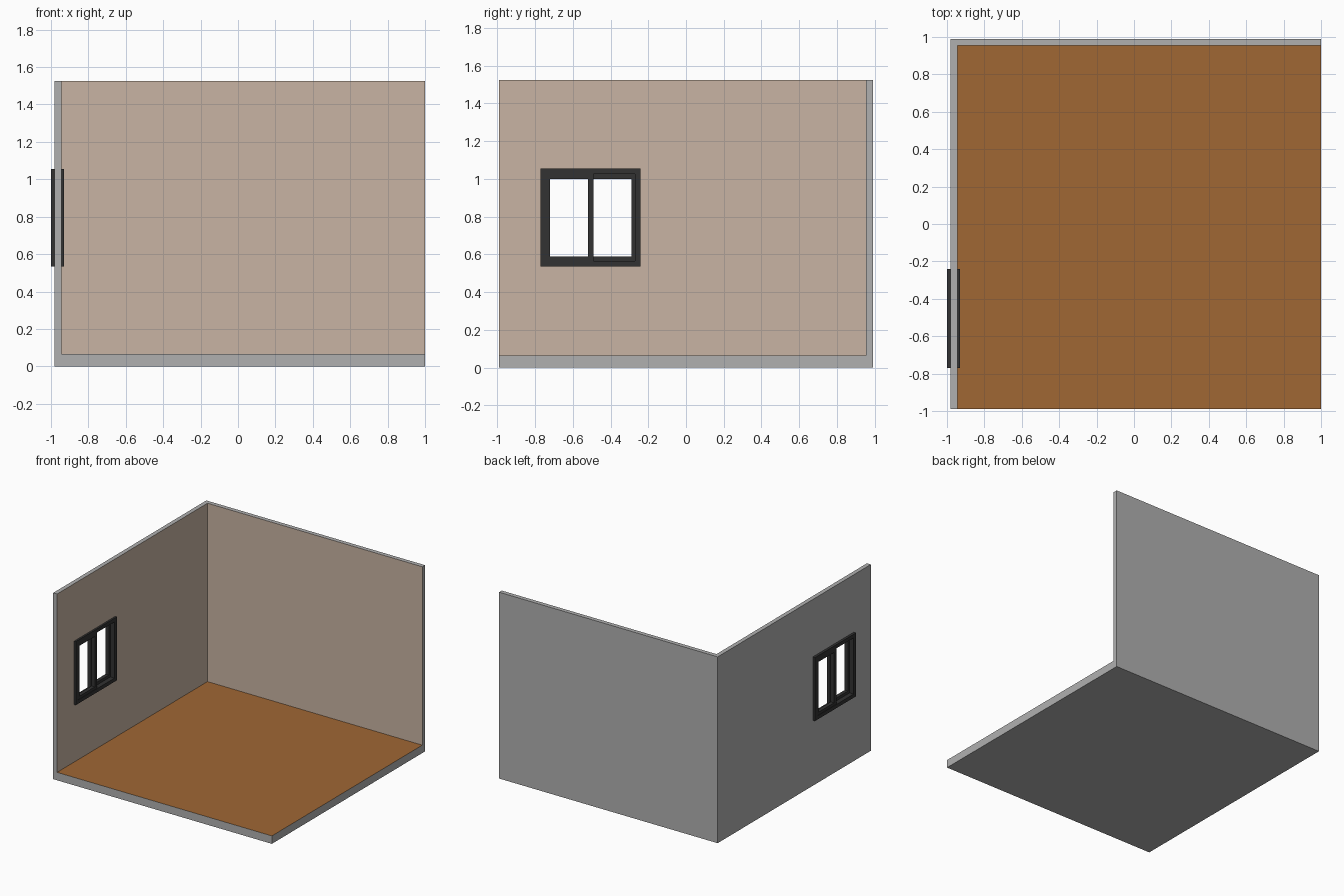
import bpy

if "Cube" in bpy.data.objects:
    bpy.data.objects.remove(bpy.data.objects["Cube"])

X0, X1 = -0.98, 1.0        # room extents
Y0, Y1 = -0.99, 0.99
H, WALL, FLOOR = 1.525, 0.035, 0.065
WIN = (-0.77, -0.24, 0.535, 1.055)   # window y0, y1, z0, z1


def material(name, rgb):
    m = bpy.data.materials.new(name)
    m.diffuse_color = (*rgb, 1)
    m.use_nodes = True
    m.node_tree.nodes["Principled BSDF"].inputs["Base Color"].default_value = m.diffuse_color
    return m


def mesh_object(name, verts, faces, mat=None):
    me = bpy.data.meshes.new(name)
    me.from_pydata(verts, [], faces)
    if mat:
        me.materials.append(mat)
    ob = bpy.data.objects.new(name, me)
    bpy.context.collection.objects.link(ob)
    return ob


def box(name, lo, hi):
    v = [(x, y, z) for x in (lo[0], hi[0]) for y in (lo[1], hi[1]) for z in (lo[2], hi[2])]
    f = [(0, 1, 3, 2), (4, 6, 7, 5), (0, 4, 5, 1), (2, 3, 7, 6), (0, 2, 6, 4), (1, 5, 7, 3)]
    return mesh_object(name, v, f)


def ring(name, xa, xb, outer, inner, mat):
    """Rectangular frame in the YZ plane, from xa to xb."""
    v = []
    for x in (xa, xb):
        for a, b, c, d in (outer, inner):
            v += [(x, a, c), (x, b, c), (x, b, d), (x, a, d)]
    f = []
    for i in range(4):
        j = (i + 1) % 4
        f += [(i, i + 4, j + 4, j), (i + 8, j + 8, j + 12, i + 12),
              (i, j, j + 8, i + 8), (i + 4, i + 12, j + 12, j + 4)]
    return mesh_object(name, v, f, mat)


paint = material("wall_paint", (0.578, 0.456, 0.366))
wood = material("floor_wood", (0.352, 0.136, 0.034))
dark = material("window_dark", (0.032, 0.032, 0.032))
grey = material("shell_grey", (0.434, 0.434, 0.434))

# Room shell: solid block minus the interior and the window opening
room = box("room_shell", (X0, Y0, 0), (X1, Y1, H))
cutters = [
    box("interior_cutter", (X0 + WALL, Y0 - 1, FLOOR), (X1 + 1, Y1 - WALL, H + 1)),
    box("opening_cutter", (X0 - 0.1, WIN[0], WIN[2]), (X0 + 0.2, WIN[1], WIN[3])),
]
for c in cutters:
    c.hide_render = True
    mod = room.modifiers.new(c.name, 'BOOLEAN')
    mod.operation = 'DIFFERENCE'
    mod.solver = 'EXACT'
    mod.object = c
bpy.context.view_layer.update()
dg = bpy.context.evaluated_depsgraph_get()
baked = bpy.data.meshes.new_from_object(room.evaluated_get(dg))
room.modifiers.clear()
room.data = baked
for c in cutters:
    bpy.data.objects.remove(c)

# Painted inner walls and wooden floor
baked.materials.clear()
for m in (grey, paint, wood):
    baked.materials.append(m)
for p in baked.polygons:
    n, c = p.normal, p.center
    p.material_index = 0
    if n.z > 0.9 and abs(c.z - FLOOR) < 0.01:
        p.material_index = 2
    elif (n.x > 0.9 and abs(c.x - X0 - WALL) < 0.01) or (n.y < -0.9 and abs(c.y - Y1 + WALL) < 0.01):
        p.material_index = 1

# Window: frame plus two sliding sashes on separate tracks
ring("window_frame", -1.0, -0.93, WIN, (-0.74, -0.27, 0.565, 1.025), dark)
ring("inner_sash", -0.963, -0.933, (-0.74, -0.49, 0.565, 1.025), (-0.72, -0.52, 0.588, 1.0), dark)
ring("outer_sash", -0.997, -0.967, (-0.52, -0.27, 0.565, 1.025), (-0.49, -0.29, 0.588, 1.0), dark)
